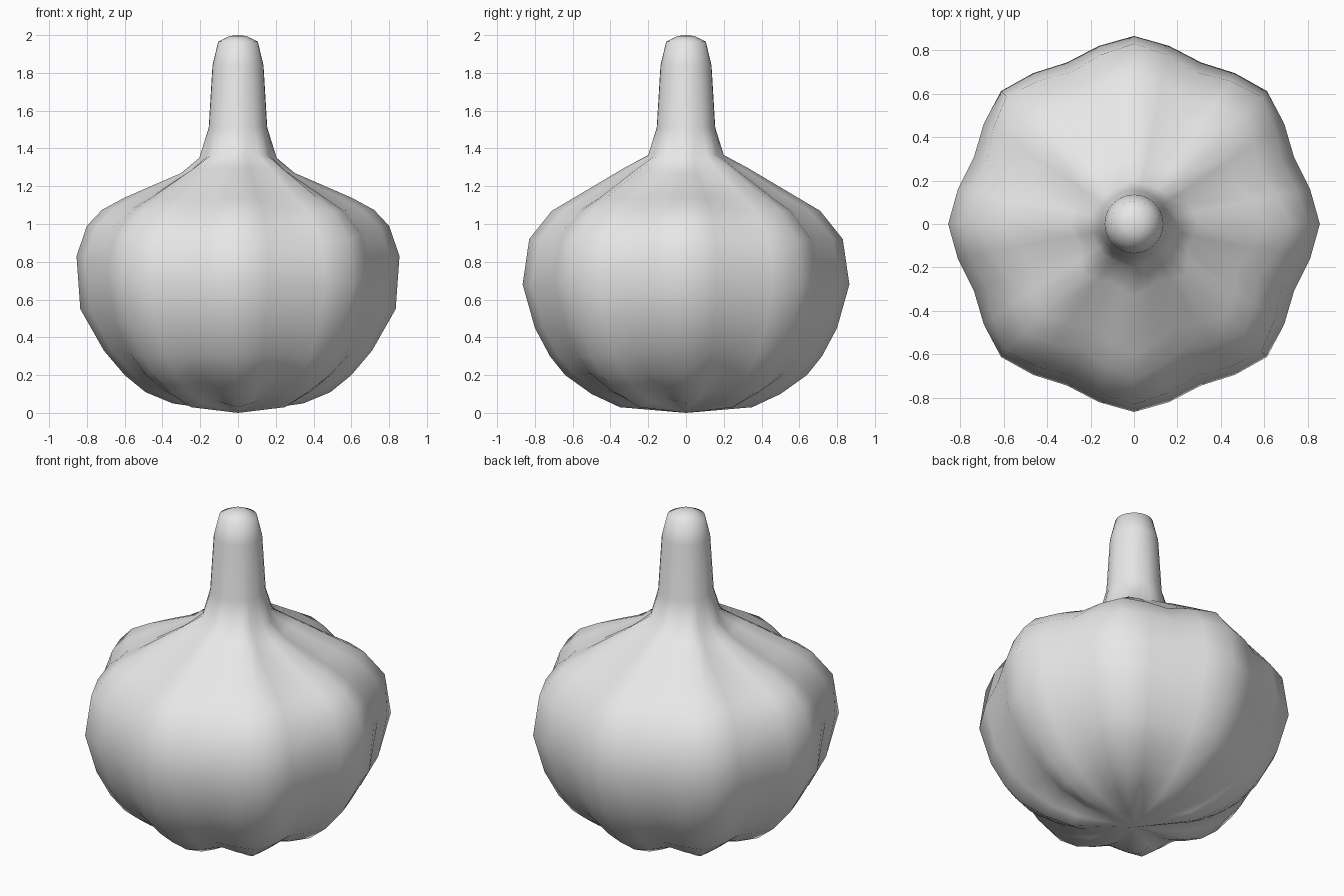
import bpy, bmesh, math

if "Cube" in bpy.data.objects:
    bpy.data.objects.remove(bpy.data.objects["Cube"])

SEGMENTS = 32   # four steps per half-lobe pair, eight lobes
LOBES = 8

# Each ring: front/diagonal lobe (r, z), side lobe (r, z), crease depth, crease lift
RINGS = [
    ((.35, .03), (.345, .05), .16, .035),
    ((.50, .10), (.49, .11), .14, .02),
    ((.64, .20), (.60, .20), .11, .01),
    ((.72, .30), (.71, .33), .09, 0),
    ((.80, .45), (.835, .55), .08, 0),
    ((.865, .68), (.855, .83), .07, 0),
    ((.83, .92), (.80, .99), .09, 0),
    ((.71, 1.07), (.72, 1.075), .13, 0),
    ((.60, 1.135), (.60, 1.14), .15, 0),
    ((.33, 1.295), (.30, 1.27), .14, 0),
    ((.20, 1.365), (.205, 1.35), .06, 0),
    ((.155, 1.51), (.155, 1.51), 0, 0),
    ((.135, 1.84), (.135, 1.84), 0, 0),
    ((.105, 1.965), (.105, 1.965), 0, 0),
    ((.045, 1.995), (.045, 1.995), 0, 0),
]

skin = bpy.data.materials.new("pale_skin")
skin.diffuse_color = (.8, .8, .8, 1)
skin.use_nodes = True
skin.node_tree.nodes["Principled BSDF"].inputs["Base Color"].default_value = skin.diffuse_color

# Lobed bulb flowing into the round stem
bm = bmesh.new()
rows = []
for main, side, depth, lift in RINGS:
    row = []
    for i in range(SEGMENTS):
        a = 2 * math.pi * i / SEGMENTS
        w = max(0, math.cos(2 * a))
        if math.cos(a) ** 2 < .5:
            w = 0
        crease = (1 - math.cos(LOBES * a)) / 2
        r = (main[0] * (1 - w) + side[0] * w) * (1 - depth * crease)
        z = main[1] * (1 - w) + side[1] * w + lift * crease
        row.append(bm.verts.new((r * math.cos(a), r * math.sin(a), z)))
    rows.append(row)

for low, high in zip(rows, rows[1:]):
    for i in range(SEGMENTS):
        j = (i + 1) % SEGMENTS
        bm.faces.new((low[i], low[j], high[j], high[i]))

# Root point and stem tip
root = bm.verts.new((0, 0, 0))
tip = bm.verts.new((0, 0, 2))
for i in range(SEGMENTS):
    j = (i + 1) % SEGMENTS
    bm.faces.new((root, rows[0][j], rows[0][i]))
    bm.faces.new((tip, rows[-1][i], rows[-1][j]))

for f in bm.faces:
    f.smooth = True
bmesh.ops.recalc_face_normals(bm, faces=bm.faces)
mesh = bpy.data.meshes.new("bulb_with_stem")
bm.to_mesh(mesh)
bm.free()
mesh.materials.append(skin)
bulb = bpy.data.objects.new("bulb_with_stem", mesh)
bpy.context.collection.objects.link(bulb)
